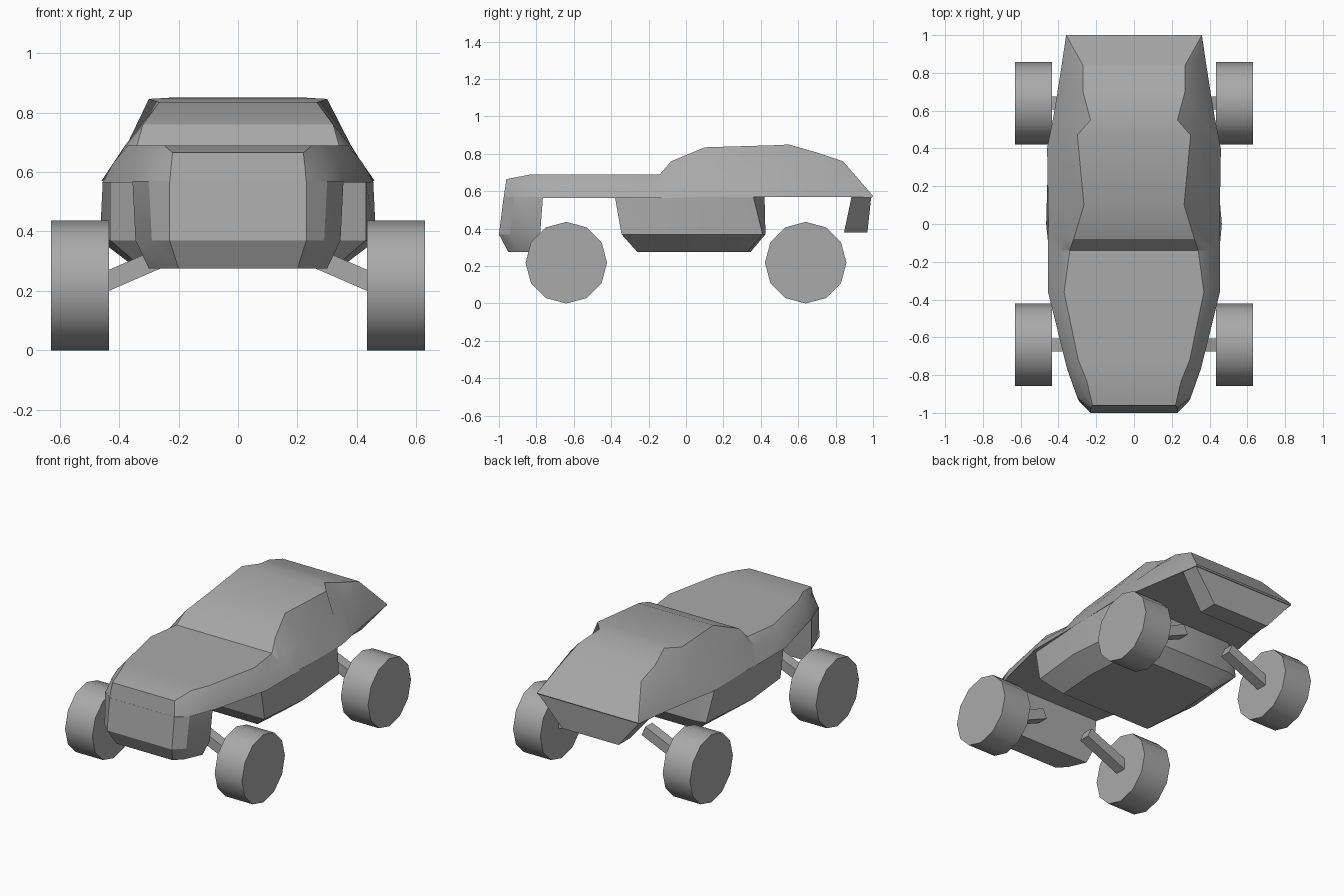
import bpy, bmesh, math
from mathutils import Matrix, Vector

cube = bpy.data.objects.get("Cube")
if cube:
    bpy.data.objects.remove(cube, do_unlink=True)

grey = bpy.data.materials.new("plain grey")
grey.use_nodes = True
grey.diffuse_color = (0.4, 0.4, 0.4, 1)
grey.node_tree.nodes["Principled BSDF"].inputs["Base Color"].default_value = (0.4, 0.4, 0.4, 1)


def finish(name, bm, angle=25):
    bmesh.ops.recalc_face_normals(bm, faces=bm.faces)
    mesh = bpy.data.meshes.new(name)
    bm.to_mesh(mesh)
    bm.free()
    mesh.materials.append(grey)
    obj = bpy.data.objects.new(name, mesh)
    bpy.context.collection.objects.link(obj)
    bpy.ops.object.select_all(action='DESELECT')
    obj.select_set(True)
    bpy.context.view_layer.objects.active = obj
    bpy.ops.object.shade_smooth_by_angle(angle=math.radians(angle))
    return obj


def loft(name, halves):
    """Skin mirrored half outlines (+x side) into one closed solid."""
    bm = bmesh.new()
    rings = []
    for half in halves:
        ring = list(half) + [(-x, y, z) for x, y, z in reversed(half)]
        rings.append([bm.verts.new(p) for p in ring])
    count = len(rings[0])
    for a, b in zip(rings, rings[1:]):
        for i in range(count):
            j = (i + 1) % count
            bm.faces.new((a[i], a[j], b[j], b[i]))
    bm.faces.new(rings[0])
    bm.faces.new(rings[-1])
    return finish(name, bm)


def block(name, levels):
    """Stack plan outlines: each level is a height and half-outline points."""
    return loft(name, [[(x, y, z) for x, y in pts] for z, pts in levels])


# Upper shell: belt, shoulder and top edge at each station, nose to tail
shell = [
    [(.23, -.975, .565), (.225, -.967, .62), (.22, -.96, .665)],
    [(.30, -.92, .565), (.28, -.88, .65), (.25, -.83, .69)],
    [(.355, -.765, .565), (.335, -.74, .64), (.295, -.72, .69)],
    [(.455, -.36, .565), (.42, -.36, .63), (.37, -.36, .69)],
    [(.455, -.14, .565), (.40, -.14, .64), (.34, -.14, .69)],
    [(.455, -.08, .565), (.385, -.08, .68), (.32, -.08, .76)],
    [(.455, .10, .57), (.38, .10, .69), (.265, .10, .835)],
    [(.46, .40, .57), (.37, .45, .70), (.30, .47, .846)],
    [(.43, .55, .57), (.34, .58, .74), (.23, .55, .85)],
    [(.405, .70, .57), (.32, .71, .75), (.27, .70, .807)],
    [(.38, .86, .57), (.31, .87, .70), (.27, .84, .76)],
    [(.36, .995, .567), (.36, .997, .57), (.36, 1.0, .575)],
]
loft("upper_shell", shell)

# Lower body masses hanging below the shell
block("nose_block", [
    (.57, [(.23, -.975), (.30, -.92), (.355, -.765)]),
    (.37, [(.23, -1.0), (.29, -.94), (.345, -.78)]),
    (.275, [(.20, -.95), (.25, -.90), (.30, -.79)]),
])
block("floor_block", [
    (.57, [(.43, -.38), (.455, 0), (.455, .36), (.36, .42)]),
    (.37, [(.43, -.345), (.465, 0), (.43, .41), (.36, .425)]),
    (.275, [(.32, -.26), (.34, 0), (.32, .33), (.28, .345)]),
])
block("rear_valance", [
    (.57, [(.37, .885), (.36, .99)]),
    (.38, [(.20, .845), (.20, .97)]),
])

# Wheels and sloping suspension arms
for side, side_name in ((1, "left"), (-1, "right")):
    for y, end in ((-.64, "front"), (.64, "rear")):
        bm = bmesh.new()
        place = Matrix.Translation((side * .532, y, .218)) @ Matrix.Rotation(math.pi / 2, 4, 'Y')
        bmesh.ops.create_cone(bm, cap_ends=True, segments=12, radius1=.218,
                              radius2=.218, depth=.194, matrix=place)
        finish(f"{end}_{side_name}_wheel", bm, 40)

        inner, outer = Vector((side * .17, y, .35)), Vector((side * .50, y, .207))
        along = outer - inner
        bm = bmesh.new()
        place = (Matrix.Translation((inner + outer) / 2)
                 @ along.to_track_quat('X', 'Z').to_matrix().to_4x4()
                 @ Matrix.Diagonal((along.length, .07, .065, 1)))
        bmesh.ops.create_cube(bm, size=1, matrix=place)
        finish(f"{end}_{side_name}_arm", bm)
